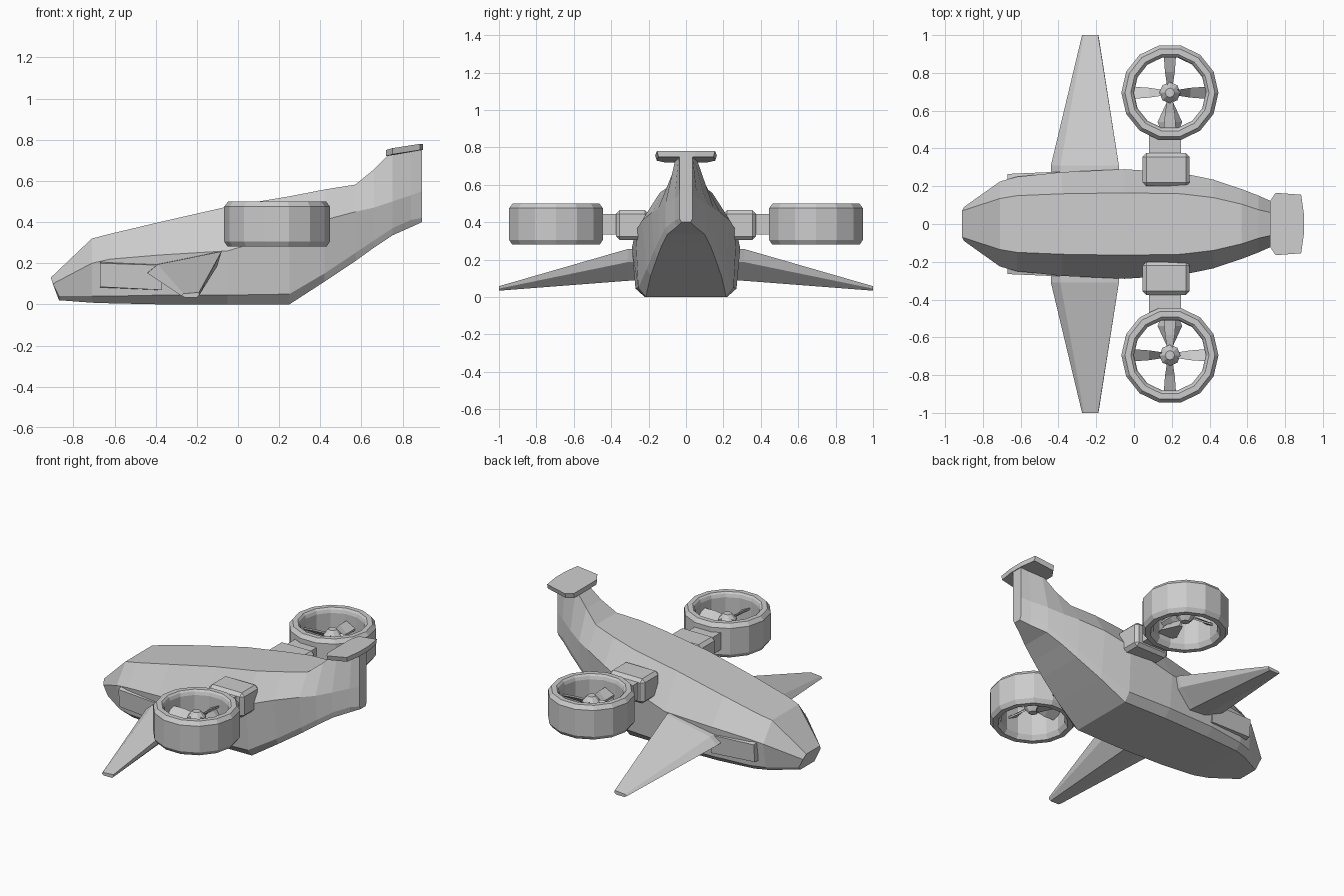
import bpy, bmesh
from math import sin, cos, pi
from mathutils import Vector

if "Cube" in bpy.data.objects:
    bpy.data.objects.remove(bpy.data.objects["Cube"])


def make(name, bm):
    bmesh.ops.recalc_face_normals(bm, faces=bm.faces)
    me = bpy.data.meshes.new(name)
    bm.to_mesh(me)
    bm.free()
    ob = bpy.data.objects.new(name, me)
    bpy.context.collection.objects.link(ob)
    return ob


def loft(name, rings, closed=False):
    """Skin equal-length point rings; cap the ends, or join them if closed."""
    bm = bmesh.new()
    vs = [[bm.verts.new(p) for p in r] for r in rings]
    n = len(vs[0])
    pairs = list(zip(vs, vs[1:] + vs[:1])) if closed else list(zip(vs, vs[1:]))
    for a, b in pairs:
        for i in range(n):
            j = (i + 1) % n
            bm.faces.new((a[i], a[j], b[j], b[i]))
    if not closed:
        bm.faces.new(vs[0])
        bm.faces.new(vs[-1])
    return make(name, bm)


def box(name, lo, hi, bevel=0.0):
    lo, hi = Vector(lo), Vector(hi)
    bm = bmesh.new()
    bmesh.ops.create_cube(bm, size=1)
    for v in bm.verts:
        v.co = (lo + hi) / 2 + v.co * (hi - lo)
    if bevel:
        bmesh.ops.bevel(bm, geom=bm.edges[:], offset=bevel, segments=1, affect='EDGES')
    return make(name, bm)


def mirror_y(ob):
    bm = bmesh.new()
    bm.from_mesh(ob.data)
    for v in bm.verts:
        v.co.y *= -1
    make(ob.name + "_right", bm)
    ob.name += "_left"


# Fuselage: x, lean, then (half width, z) for bottom, chine, shoulder, roof
stations = [
    (-0.89, 0.02, (0.07, 0.02), (0.09, 0.04), (0.09, 0.10), (0.07, 0.13)),
    (-0.71, 0.00, (0.16, 0.008), (0.20, 0.04), (0.225, 0.20), (0.135, 0.32)),
    (-0.62, 0.00, (0.19, 0.005), (0.23, 0.04), (0.25, 0.22), (0.15, 0.343)),
    (-0.38, 0.00, (0.21, 0.00), (0.26, 0.045), (0.275, 0.24), (0.16, 0.40)),
    (-0.05, 0.00, (0.22, 0.00), (0.27, 0.045), (0.29, 0.26), (0.165, 0.475)),
    (0.25, 0.00, (0.215, 0.00), (0.255, 0.05), (0.27, 0.35), (0.16, 0.525)),
    (0.42, 0.00, (0.19, 0.11), (0.21, 0.15), (0.235, 0.41), (0.14, 0.558)),
    (0.57, 0.00, (0.155, 0.21), (0.17, 0.25), (0.185, 0.45), (0.105, 0.582)),
    (0.66, 0.00, (0.13, 0.275), (0.14, 0.31), (0.15, 0.47), (0.075, 0.655)),
    (0.75, 0.00, (0.10, 0.335), (0.11, 0.37), (0.11, 0.50), (0.055, 0.745)),
    (0.84, 0.00, (0.05, 0.375), (0.06, 0.41), (0.06, 0.53), (0.04, 0.755)),
    (0.895, 0.00, (0.025, 0.40), (0.035, 0.42), (0.035, 0.55), (0.035, 0.76)),
]
rings = []
for x, lean, *pts in stations:
    lean_at = [lean, lean, -lean / 2, -lean]
    half = [(x + d, w, z) for d, (w, z) in zip(lean_at, pts)]
    rings.append(half + [(a, -b, c) for a, b, c in reversed(half)])
loft("fuselage", rings)

# Tail plane on top of the fin
plan = [(0.72, 0.12), (0.75, 0.165), (0.885, 0.155), (0.90, 0.05)]
outline = plan + [(x, -y) for x, y in reversed(plan)]
rise = lambda x: 0.75 + 0.03 * min(1, (x - 0.72) / 0.1)
loft("tail_plane", [[(x, y * 0.95, rise(x) - 0.03) for x, y in outline],
                    [(x, y, rise(x)) for x, y in outline]])

# Wings, drooping towards the tips
root = [(-0.44, 0.155), (-0.39, 0.197), (-0.08, 0.26), (-0.10, 0.19), (-0.20, 0.09), (-0.32, 0.10)]
tip = [(-0.275, 0.042), (-0.265, 0.052), (-0.19, 0.058), (-0.188, 0.045), (-0.20, 0.034), (-0.26, 0.034)]
mirror_y(loft("wing", [[(x, 0.24, z) for x, z in root],
                       [(x, 0.31, z - 0.003) for x, z in root],
                       [(x, 1.0, z) for x, z in tip]]))

# Cheek intakes ahead of the wings
front = [(0.15, 0.075), (0.255, 0.085), (0.265, 0.20), (0.15, 0.225)]
back = [(0.15, 0.065), (0.272, 0.07), (0.278, 0.19), (0.15, 0.22)]
mirror_y(loft("cheek_intake", [[(-0.67, y, z) for y, z in front],
                               [(-0.37, y, z) for y, z in back]]))

# Engine mounts and arms
mirror_y(box("engine_mount", (0.045, 0.20, 0.305), (0.295, 0.375, 0.465), 0.02))
mirror_y(box("engine_arm", (0.08, 0.35, 0.335), (0.25, 0.48, 0.445)))

# Ducted fans
CX, CY, SIDES = 0.19, 0.695, 14


def revolve(name, profile, sides, closed):
    rs = [[(CX + r * cos(2 * pi * i / sides), CY + r * sin(2 * pi * i / sides), z)
           for i in range(sides)] for r, z in profile]
    return loft(name, rs, closed)


duct = [(0.197, 0.49), (0.207, 0.50), (0.238, 0.50), (0.257, 0.475), (0.257, 0.305),
        (0.24, 0.28), (0.208, 0.28), (0.19, 0.31), (0.19, 0.47)]
mirror_y(revolve("fan_duct", duct, SIDES, True))
mirror_y(revolve("fan_hub", [(0.025, 0.35), (0.052, 0.38), (0.056, 0.42), (0.025, 0.455)], 8, False))

# Pitched fan blades
for k in range(4):
    a = k * pi / 2
    out, side = Vector((cos(a), sin(a), 0)), Vector((-sin(a), cos(a), 0))
    centre = Vector((CX, CY, 0.405))
    rings = []
    for r, w, h in ((0.03, 0.014, 0.02), (0.11, 0.026, 0.022), (0.192, 0.032, 0.016)):
        c = centre + out * r
        pitch = side * w + Vector((0, 0, h))
        t = Vector((0, 0, 0.006))
        rings.append([c - pitch - t, c + pitch - t, c + pitch + t, c - pitch + t])
    mirror_y(loft("fan_blade_%d" % (k + 1), rings))

# Flared strut between hub and duct on the fuselage side
mirror_y(loft("fan_strut", [
    [(CX - w, y, 0.34), (CX + w, y, 0.34), (CX, y, top)]
    for y, w, top in ((CY - 0.04, 0.012, 0.38), (CY - 0.155, 0.065, 0.41), (CY - 0.192, 0.05, 0.41))]))
